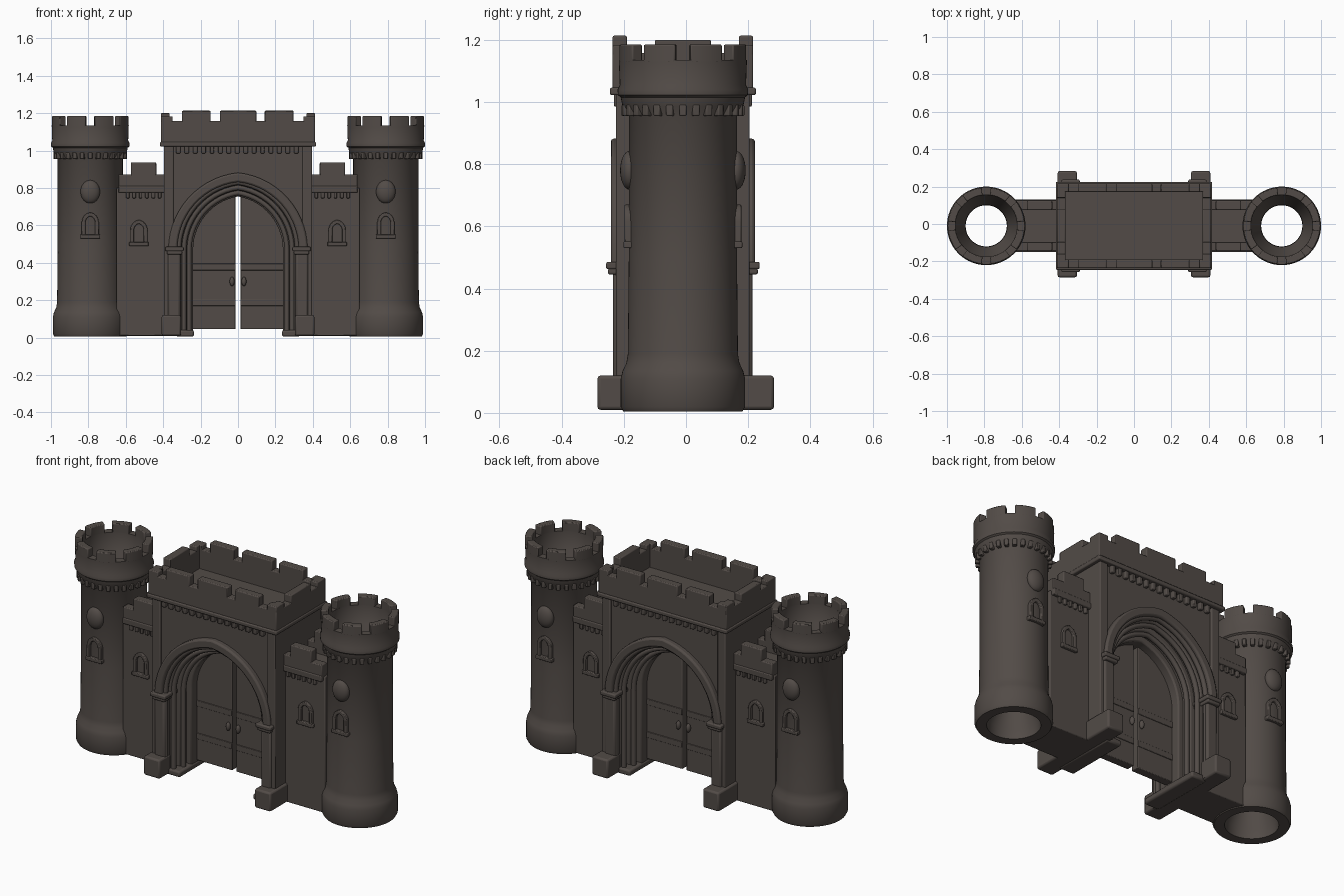
import bpy, bmesh, math
from mathutils import Matrix, Vector

if "Cube" in bpy.data.objects:
    bpy.data.objects.remove(bpy.data.objects["Cube"])

stone = bpy.data.materials.new("dark_brown_stone")
stone.diffuse_color = (0.085, 0.071, 0.063, 1)
stone.use_nodes = True
stone.node_tree.nodes["Principled BSDF"].inputs["Base Color"].default_value = stone.diffuse_color
CY = -0.01          # the building sits slightly forward of its feet
TX = 0.79           # tower centre


def finish(name, bm, bevel=0.005):
    bmesh.ops.recalc_face_normals(bm, faces=bm.faces)
    me = bpy.data.meshes.new(name)
    bm.to_mesh(me)
    bm.free()
    ob = bpy.data.objects.new(name, me)
    bpy.context.collection.objects.link(ob)
    me.materials.append(stone)
    if bevel:
        m = ob.modifiers.new("soft_edges", 'BEVEL')
        m.width, m.segments, m.limit_method = bevel, 2, 'ANGLE'
        m.angle_limit = math.radians(40)
    bpy.ops.object.select_all(action='DESELECT')
    ob.select_set(True)
    bpy.context.view_layer.objects.active = ob
    bpy.ops.object.shade_smooth_by_angle(angle=math.radians(40))
    return ob


def boxes(name, items, bevel=0.005, mirror=False):
    """Boxes given as (x0, x1, y0, y1, z0, z1), optionally mirrored in x."""
    bm = bmesh.new()
    if mirror:
        items = items + [(-b, -a, *r) for a, b, *r in items]
    for x0, x1, y0, y1, z0, z1 in items:
        mat = Matrix.Translation(((x0 + x1) / 2, (y0 + y1) / 2, (z0 + z1) / 2)) \
            @ Matrix.Diagonal((x1 - x0, y1 - y0, z1 - z0, 1))
        bmesh.ops.create_cube(bm, size=1, matrix=mat)
    return finish(name, bm, bevel)


def arch(w, rise, spring, base=0.0, n=14, cx=0.0):
    """Pointed arch outline from left foot over the apex to right foot."""
    c = (rise * rise - w * w) / (2 * w)
    r = w + c
    end = math.acos(-c / r)
    left = [(-w, base)]
    for i in range(n + 1):
        a = math.pi + (end - math.pi) * i / n
        left.append((c + r * math.cos(a), spring + r * math.sin(a)))
    pts = left + [(-x, z) for x, z in reversed(left[:-1])]
    return [(x + cx, z) for x, z in pts]


def prism(name, pts, y0, y1, bevel=0.005):
    bm = bmesh.new()
    f = bm.faces.new([bm.verts.new((x, y0, z)) for x, z in pts])
    ext = bmesh.ops.extrude_face_region(bm, geom=[f], use_keep_orig=True)
    vs = [v for v in ext["geom"] if isinstance(v, bmesh.types.BMVert)]
    bmesh.ops.translate(bm, verts=vs, vec=(0, y1 - y0, 0))
    return finish(name, bm, bevel)


def lathe(bm, prof, cx, a0, a1, n):
    """Sweep a closed (r, z) profile around a tower axis."""
    full = abs(a1 - a0 - 2 * math.pi) < 1e-6
    rings = []
    for i in range(n if full else n + 1):
        a = a0 + (a1 - a0) * i / n
        rings.append([bm.verts.new((cx + r * math.cos(a), CY + r * math.sin(a), z))
                      for r, z in prof])
    k = len(prof)
    for i in range(n):
        p, q = rings[i], rings[(i + 1) % len(rings)]
        for j in range(k):
            bm.faces.new((p[j], q[j], q[(j + 1) % k], p[(j + 1) % k]))
    if not full:
        bm.faces.new(rings[0])
        bm.faces.new(rings[-1])


# ---------------- round towers ----------------
profile = [(.192, .005), (.2, .02), (.2, .11), (.194, .135), (.182, .16), (.177, .19),
           (.174, .5), (.174, .955), (.194, .985), (.2, 1.015), (.209, 1.022),
           (.21, 1.04), (.203, 1.055), (.206, 1.135), (.165, 1.135), (.162, 1.03),
           (.112, .96), (.11, .12), (.135, .06), (.138, .005)]
for side, s in (("left", -1), ("right", 1)):
    cx = s * TX
    bm = bmesh.new()
    lathe(bm, profile, cx, 0, 2 * math.pi, 64)
    finish(side + "_tower", bm, 0)

    # battlements
    bm = bmesh.new()
    gap = 0.12
    for i in range(8):
        a = i * math.pi / 4
        lathe(bm, [(.206, 1.125), (.206, 1.185), (.165, 1.185), (.165, 1.125)],
              cx, a + gap, a + math.pi / 4 - gap, 6)
    finish(side + "_tower_merlons", bm)

    # corbels below the crown
    bm = bmesh.new()
    for i in range(28):
        mat = Matrix.Translation((cx, CY, 0)) @ Matrix.Rotation(i * math.tau / 28, 4, 'Z') \
            @ Matrix.Translation((.18, 0, .973)) @ Matrix.Diagonal((.035, .022, .036, 1))
        bmesh.ops.create_cube(bm, size=1, matrix=mat)
    finish(side + "_tower_corbels", bm, .004)

    for face, d in (("front", -1), ("back", 1)):
        # domed roundel
        bm = bmesh.new()
        bmesh.ops.create_uvsphere(bm, u_segments=24, v_segments=14, radius=1,
                                  matrix=Matrix.Translation((cx, CY + d * .172, .78))
                                  @ Matrix.Diagonal((.052, .03, .062, 1)))
        finish(f"{side}_{face}_roundel", bm, 0)
        # window surrounds on tower and curtain wall
        for part, wx, z0, yb in (("tower", cx, .53, .172), ("wall", s * .53, .49, .118)):
            y0, y1 = sorted((CY + d * (yb - .03), CY + d * (yb + .016)))
            outer = arch(.046, .055, z0 + .085, z0, 6, wx)
            inner = arch(.026, .034, z0 + .085, z0 + .02, 6, wx)
            prism(f"{side}_{face}_{part}_window_frame", outer + inner[::-1], y0, y1, .004)
            boxes(f"{side}_{face}_{part}_window_sill",
                  [(wx - .052, wx + .052, y0 - .003, y1 + .003, z0, z0 + .022)], .004)

# ---------------- curtain walls ----------------
wall = [(.36, .65, CY - .12, CY + .12, .01, .80)]
cornice = [(.36, .64, CY - .14, CY + .14, .775, .81)]
parapet, dent = [], []
for d in (-1, 1):
    y0, y1 = sorted((CY + d * .135, CY + d * .085))
    parapet += [(.38, .64, y0, y1, .80, .872), (.437, .572, y0, y1, .86, .937)]
    y0, y1 = sorted((CY + d * .11, CY + d * .134))
    dent += [(.41 + .034 * i, .428 + .034 * i, y0, y1, .745, .78) for i in range(6)]
boxes("curtain_walls", wall, mirror=True)
boxes("curtain_wall_cornices", cornice, mirror=True)
boxes("curtain_wall_parapets", parapet, mirror=True)
boxes("curtain_wall_dentils", dent, .004, mirror=True)

# ---------------- gatehouse ----------------
SP = 0.47
block = [(-.388, .01), (-.388, 1.03), (.388, 1.03), (.388, .01)]
prism("gatehouse_body", block + arch(.325, .365, SP, .01)[::-1], CY - .2, CY + .2, 0)

# stepped recess of the arch, narrowing towards the doors
for i, (wo, wi, hd) in enumerate(((.335, .3, .18), (.31, .272, .13), (.282, .24, .075))):
    ring = arch(wo, wo + .043, SP, .01) + arch(wi, wi + .045, SP, .01)[::-1]
    prism(f"arch_step_{i + 1}", ring, CY - hd, CY + hd, .008)

# raised hood moulding and roll mouldings on both faces
for face, d in (("front", -1), ("back", 1)):
    y0, y1 = sorted((CY + d * .19, CY + d * .232))
    prism(face + "_arch_hood", arch(.372, .412, SP, SP - .01) +
          arch(.325, .362, SP, SP - .01)[::-1], y0, y1, .01)
    for i, (w, yy) in enumerate(((.318, .2), (.29, .165), (.262, .115))):
        cu = bpy.data.curves.new(f"{face}_arch_roll_{i + 1}", 'CURVE')
        cu.dimensions, cu.bevel_depth, cu.bevel_resolution = '3D', .014, 2
        pts = arch(w, w + .043, SP, .015)
        sp = cu.splines.new('POLY')
        sp.points.add(len(pts) - 1)
        for p, (x, z) in zip(sp.points, pts):
            p.co = (x, CY + d * yy, z, 1)
        cu.use_fill_caps = True
        cu.materials.append(stone)
        bpy.context.collection.objects.link(bpy.data.objects.new(cu.name, cu))

# corner pilasters, jamb pillars, capitals, plinths and projecting feet
boxes("corner_pilasters", [(.345, .396, CY - .215, CY + .215, .01, 1.03)], mirror=True)
jambs, caps = [], []
for d in (-1, 1):
    y0, y1 = sorted((CY + d * .1, CY + d * .224))
    jambs.append((.308, .375, y0, y1, .01, .46))
    y0, y1 = sorted((CY + d * .12, CY + d * .247))
    caps += [(.29, .388, y0, y1, .462, .486), (.298, .38, y0 + .006, y1 - .006, .445, .465)]
boxes("jamb_pillars", jambs, .012, mirror=True)
boxes("jamb_capitals", caps, .006, mirror=True)
boxes("jamb_plinths", [(.235, .33, CY - .19, CY + .19, .005, .04)], .01, mirror=True)
boxes("foot_blocks", [(.305, .408, -.285, .283, .01, .12)], .01, mirror=True)

# crown: cornice, dentils, open parapet and merlons
boxes("gatehouse_cornice", [(-.418, .418, CY - .235, CY + .235, 1.022, 1.046)], .006)
dent, par, mer = [], [], []
for d in (-1, 1):
    y0, y1 = sorted((CY + d * .19, CY + d * .222))
    dent += [(-.331 + .045 * i, -.307 + .045 * i, y0, y1, .985, 1.03) for i in range(15)]
    y0, y1 = sorted((CY + d * .226, CY + d * .18))
    par.append((-.412, .412, y0, y1, 1.03, 1.158))
    mer += [(a, b, y0, y1, 1.14, 1.213)
            for a, b in ((-.3, -.147), (-.096, .098), (.143, .298))]
    for s in (-1, 1):
        x0, x1 = sorted((s * .412, s * .366))
        mer += [(*sorted((s * .412, s * .35)), y0, y1, 1.14, 1.183),
                (x0, x1, *sorted((CY + d * .226, CY + d * .15)), 1.14, 1.183)]
for s in (-1, 1):
    x0, x1 = sorted((s * .412, s * .366))
    par.append((x0, x1, CY - .2, CY + .2, 1.03, 1.158))
    mer.append((x0, x1, CY - .09, CY + .09, 1.14, 1.2))
boxes("gatehouse_dentils", dent, .005)
boxes("gatehouse_parapet", par)
boxes("gatehouse_merlons", mer)

# ---------------- doors ----------------
full = arch(.255, .3, SP, .045)
right = [(x, z) for x, z in full if x > .013]
right = [(.013, .045), (.013, .762)] + right
for side, s in (("left", -1), ("right", 1)):
    prism(side + "_door", [(s * x, z) for x, z in right], CY - .025, CY + .025, .004)
boxes("door_straps", [(.013, .245, CY - .029, CY + .029, z, z + .035)
                      for z in (.17, .36)], .003, mirror=True)

# door handles on both faces
bm = bmesh.new()
for s in (-1, 1):
    for d in (-1, 1):
        bmesh.ops.create_uvsphere(bm, u_segments=12, v_segments=8, radius=1,
                                  matrix=Matrix.Translation((s * .032, CY + d * .034, .3))
                                  @ Matrix.Diagonal((.013, .014, .025, 1)))
finish("door_handles", bm, 0)
